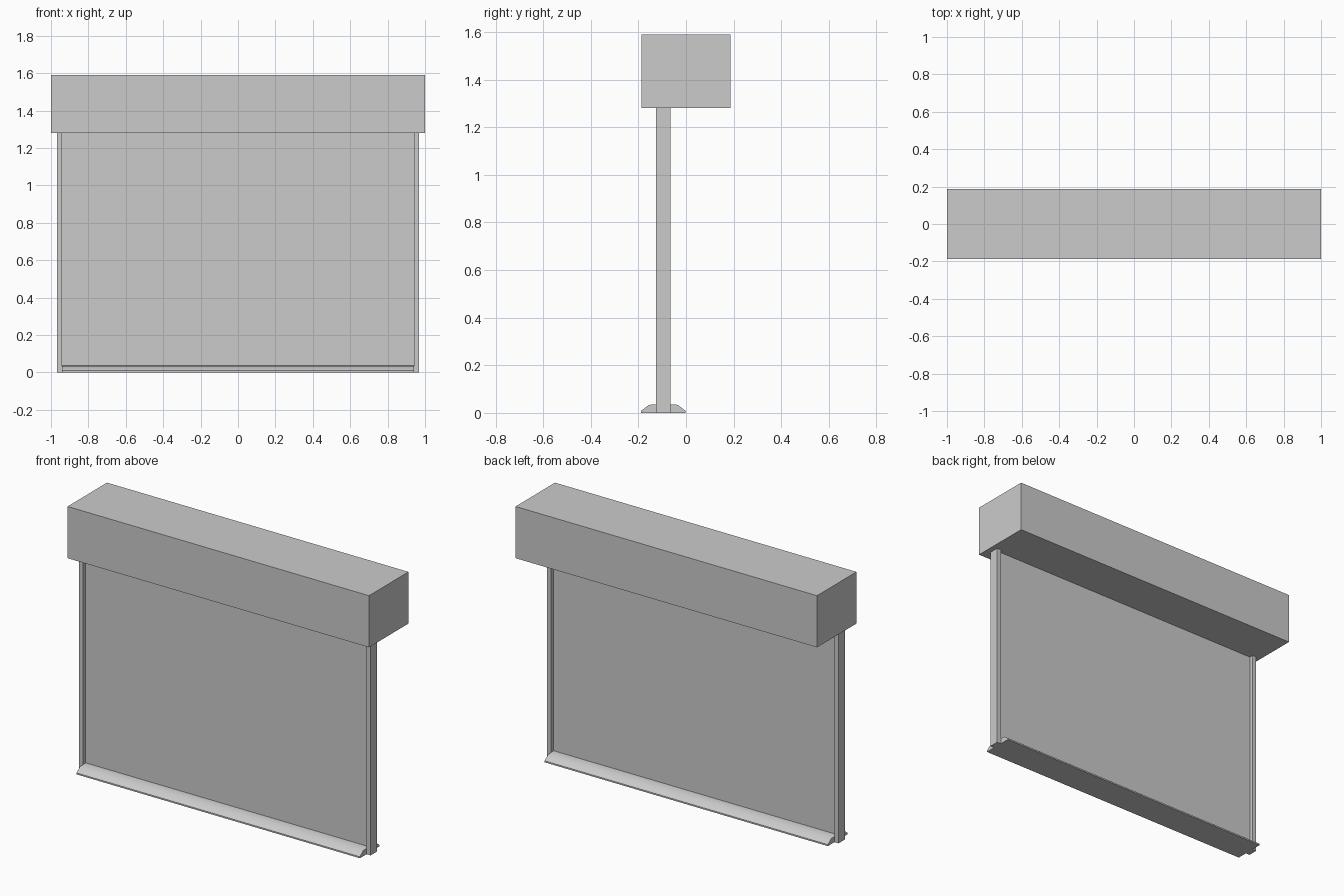
import bpy
import math

if "Cube" in bpy.data.objects:
    bpy.data.objects.remove(bpy.data.objects["Cube"])


def box(name, x, y, z):
    """Axis-aligned box from (min, max) ranges."""
    bpy.ops.mesh.primitive_cube_add(size=1, location=[sum(r) / 2 for r in (x, y, z)])
    ob = bpy.context.object
    ob.name = name
    ob.scale = [r[1] - r[0] for r in (x, y, z)]
    bpy.ops.object.transform_apply(location=False, rotation=False, scale=True)
    return ob


MID = -0.095  # depth of the shutter curtain

# Roller housing
box("roller_housing", (-1, 1), (-0.187, 0.187), (1.28, 1.59))

# Side guide rails
for side, s in (("left", -1), ("right", 1)):
    box(side + "_guide_rail", sorted((s * 0.94, s * 0.967)),
        (MID - 0.03, MID + 0.03), (0, 1.28))

# Shutter curtain
box("curtain", (-0.94, 0.94), (MID - 0.006, MID + 0.006), (0.02, 1.28))

# Bottom bar: low symmetric profile with sloping shoulders, extruded along x
half = [(0.093, 0), (0.093, 0.009), (0.06, 0.034), (0.006, 0.036)]
profile = half + [(-y, z) for y, z in reversed(half)]
n = len(profile)
verts = [(x, MID + y, z) for x in (-0.94, 0.94) for y, z in profile]
faces = [(i, (i + 1) % n, n + (i + 1) % n, n + i) for i in range(n)]
faces += [tuple(reversed(range(n))), tuple(range(n, 2 * n))]
mesh = bpy.data.meshes.new("bottom_bar")
mesh.from_pydata(verts, [], faces)
bar = bpy.data.objects.new("bottom_bar", mesh)
bpy.context.collection.objects.link(bar)
bpy.ops.object.select_all(action="DESELECT")
bpy.context.view_layer.objects.active = bar
bar.select_set(True)
bpy.ops.object.shade_smooth_by_angle(angle=math.radians(40))
